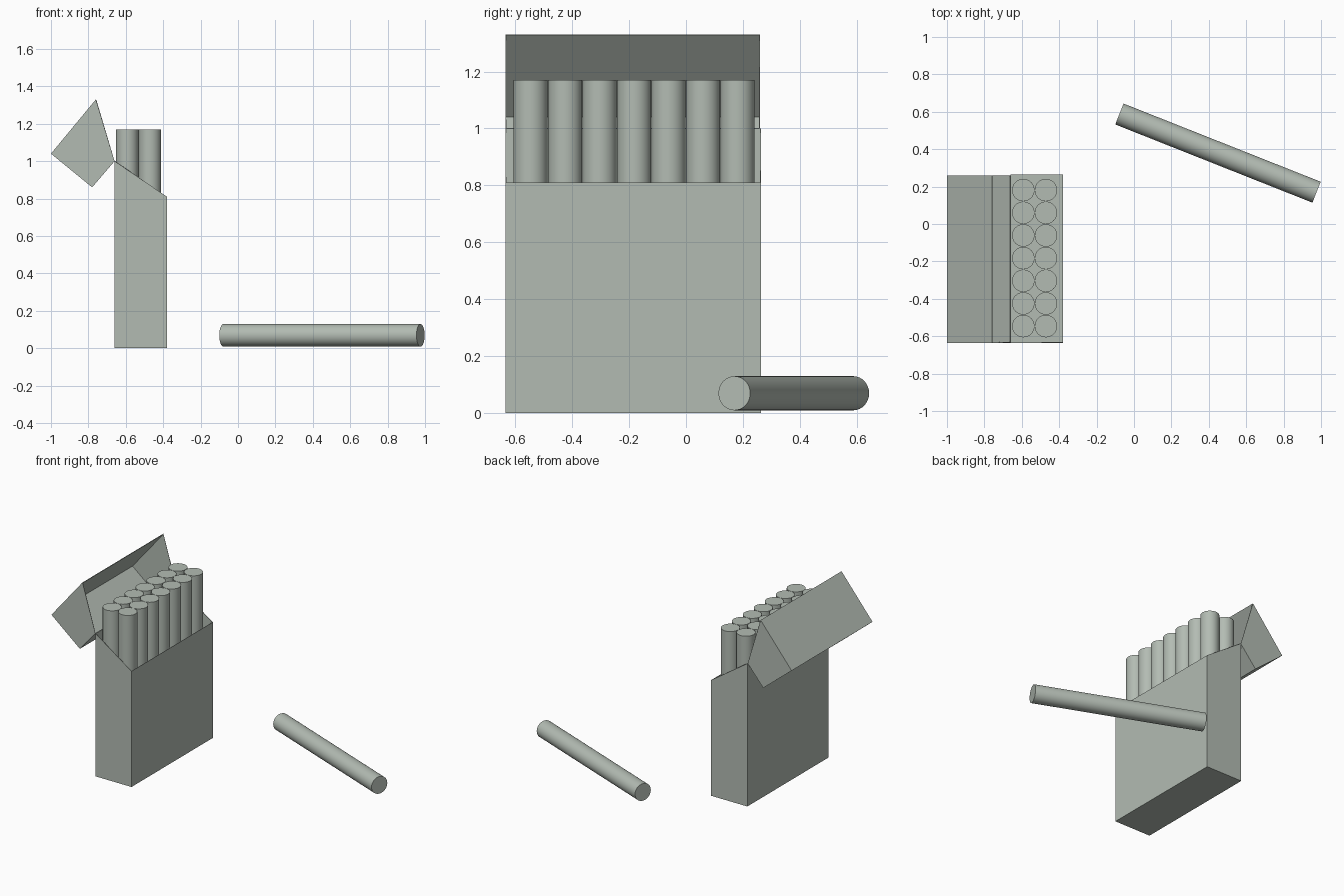
import bpy
import bmesh
from math import radians
from mathutils import Vector

if "Cube" in bpy.data.objects:
    bpy.data.objects.remove(bpy.data.objects["Cube"], do_unlink=True)

# Single pale grey-green card colour
card = bpy.data.materials.new("pale_grey_green")
card.use_nodes = True
COLOUR = (0.45, 0.50, 0.45, 1)
card.diffuse_color = COLOUR
card.node_tree.nodes["Principled BSDF"].inputs["Base Color"].default_value = COLOUR

FRONT_Y, BACK_Y = -0.635, 0.264
RADIUS, LENGTH = 0.06, 1.13


def open_shell(name, profile, front_y, back_y):
    """Extrude an x-z profile along y; the side joining last to first point stays open."""
    bm = bmesh.new()
    near = [bm.verts.new((x, front_y, z)) for x, z in profile]
    far = [bm.verts.new((x, back_y, z)) for x, z in profile]
    bm.faces.new(near)
    bm.faces.new(far[::-1])
    for i in range(len(profile) - 1):
        bm.faces.new((near[i + 1], near[i], far[i], far[i + 1]))
    mesh = bpy.data.meshes.new(name)
    bm.to_mesh(mesh)
    bm.free()
    mesh.materials.append(card)
    obj = bpy.data.objects.new(name, mesh)
    bpy.context.collection.objects.link(obj)
    # Thin card walls, grown inwards
    wall = obj.modifiers.new("card_thickness", 'SOLIDIFY')
    wall.thickness = 0.004
    wall.offset = -1
    return obj


def stick(name, start, end):
    """Smooth round stick between two points."""
    start, end = Vector(start), Vector(end)
    axis = end - start
    bpy.ops.mesh.primitive_cylinder_add(vertices=32, radius=RADIUS, depth=axis.length,
                                        location=(start + end) / 2)
    obj = bpy.context.object
    obj.name = name
    obj.rotation_euler = axis.to_track_quat('Z', 'Y').to_euler()
    obj.data.materials.append(card)
    bpy.ops.object.shade_smooth_by_angle(angle=radians(40))
    return obj


# Carton with a slanted open top
open_shell("carton", [(-0.66, 1.0), (-0.66, 0), (-0.38, 0), (-0.38, 0.81)],
           FRONT_Y, BACK_Y)

# Lid tipped back on its hinge
open_shell("flip_lid", [(-0.76, 1.33), (-1.0, 1.04), (-0.78, 0.86), (-0.66, 1.0)],
           FRONT_Y, BACK_Y - 0.004)

# Two rows of seven standing sticks
for row, x in enumerate((-0.592, -0.471)):
    for i in range(7):
        y = -0.546 + i * 0.1212
        stick(f"stick_{row + 1}_{i + 1}", (x, y, 1.17 - LENGTH), (x, y, 1.17))

# Loose stick lying beside the carton
stick("loose_stick", (-0.078, 0.588, 0.069), (0.976, 0.17, 0.069))
